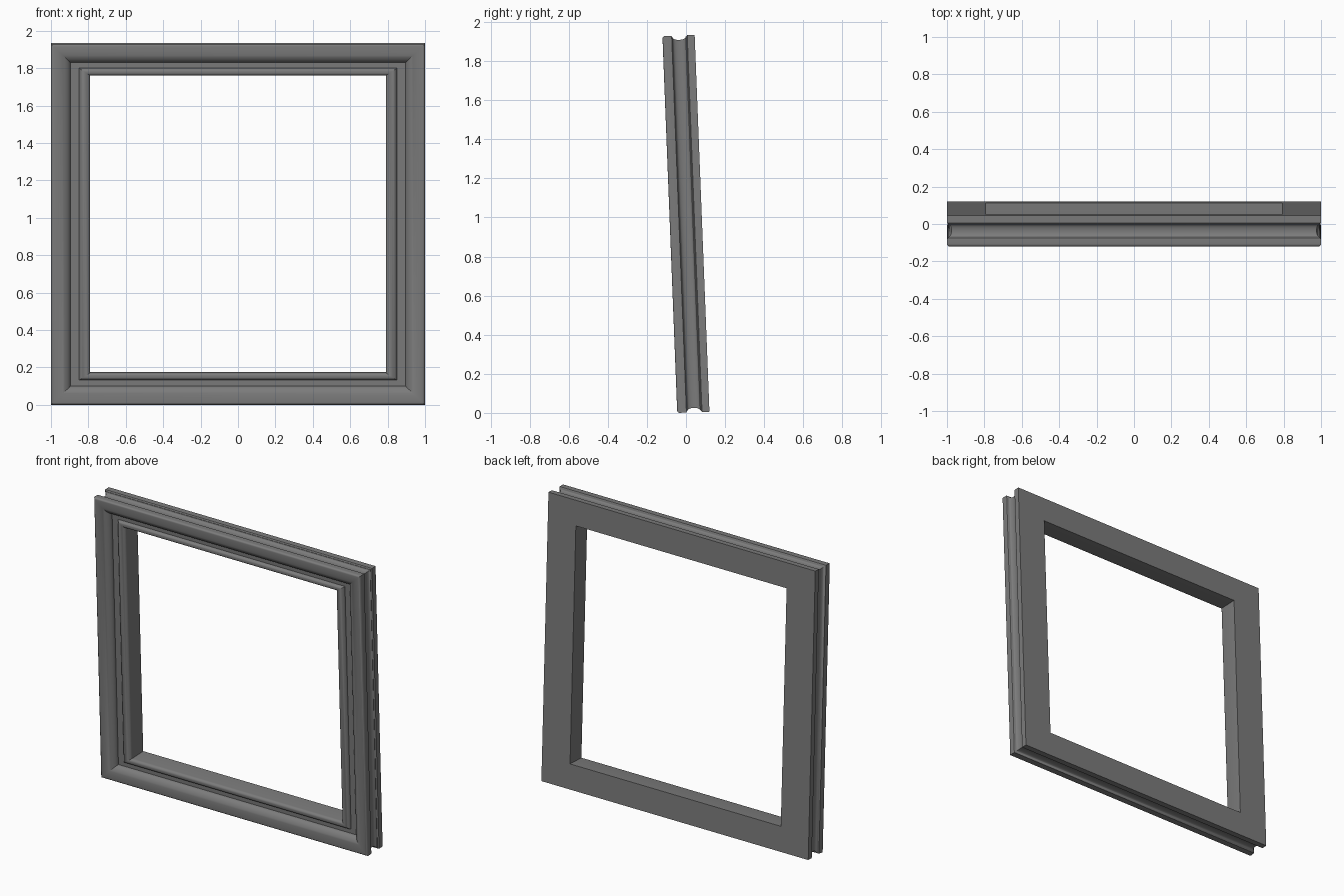
import bpy, bmesh, math
from mathutils import Matrix, Vector

cube = bpy.data.objects.get("Cube")
if cube:
    bpy.data.objects.remove(cube, do_unlink=True)

HALF_W, HALF_H, DEPTH = 1.0, 0.965, 0.165
TILT = math.radians(2.25)

grey = bpy.data.materials.new("mid grey")
grey.use_nodes = True
colour = (0.2, 0.2, 0.2, 1)
grey.diffuse_color = colour
grey.node_tree.nodes["Principled BSDF"].inputs["Base Color"].default_value = colour


def arc(cx, cy, rx, ry, start, end, steps):
    """Points on an ellipse, as (inset from outer edge, depth from front)."""
    angles = [math.radians(start + (end - start) * i / steps) for i in range(steps + 1)]
    return [(cx + rx * math.cos(a), cy + ry * math.sin(a)) for a in angles]


def rail_inset(u):
    """The top and bottom rails are slimmer than the side stiles."""
    knots = [(0, 0), (0.105, 0.1), (0.15, 0.13), (0.21, 0.17)]
    for (a, fa), (b, fb) in zip(knots, knots[1:]):
        if u <= b:
            return fa + (fb - fa) * (u - a) / (b - a)
    return knots[-1][1]


# Moulding cross-section, from the back outer edge round to the back inner edge
profile = [(0, DEPTH), (0, 0.127)]
profile += [(0.008, 0.122)] + arc(0.008, 0.085, 0.016, 0.034, 90, -90, 10)  # outer groove
profile += [(0.002, 0.047)]
profile += arc(0.014, 0.014, 0.014, 0.014, 180, 270, 5)    # rounded outer rim
profile += arc(0.03, 0.047, 0.075, 0.047, -90, 0, 10)      # convex slope to the recess
profile += [(0.15, 0.047)]                                 # flat recess
profile += arc(0.18, 0.047, 0.03, 0.02, 180, 360, 10)      # inner bead
profile += [(0.21, DEPTH)]

# Sweep the cross-section round the four mitred corners
bm = bmesh.new()
loops = []
for sx, sz in ((-1, -1), (1, -1), (1, 1), (-1, 1)):
    loops.append([bm.verts.new((sx * (HALF_W - u), d - DEPTH / 2,
                                sz * (HALF_H - rail_inset(u)))) for u, d in profile])
count = len(profile)
for c in range(4):
    a, b = loops[c], loops[(c + 1) % 4]
    for i in range(count):
        j = (i + 1) % count
        bm.faces.new((a[i], b[i], b[j], a[j]))
bmesh.ops.remove_doubles(bm, verts=bm.verts, dist=0.0001)
bmesh.ops.recalc_face_normals(bm, faces=bm.faces)

# Lean the top forward, then stand it on the ground, centred
bm.transform(Matrix.Rotation(TILT, 4, "X"))
ys = [v.co.y for v in bm.verts]
lift = Vector((0, -(min(ys) + max(ys)) / 2, -min(v.co.z for v in bm.verts)))
bmesh.ops.translate(bm, verts=bm.verts, vec=lift)

mesh = bpy.data.meshes.new("moulded_frame")
bm.to_mesh(mesh)
bm.free()
mesh.materials.append(grey)
frame = bpy.data.objects.new("moulded_frame", mesh)
bpy.context.collection.objects.link(frame)
bpy.ops.object.select_all(action="DESELECT")
frame.select_set(True)
bpy.context.view_layer.objects.active = frame
bpy.ops.object.shade_smooth_by_angle(angle=math.radians(30))
